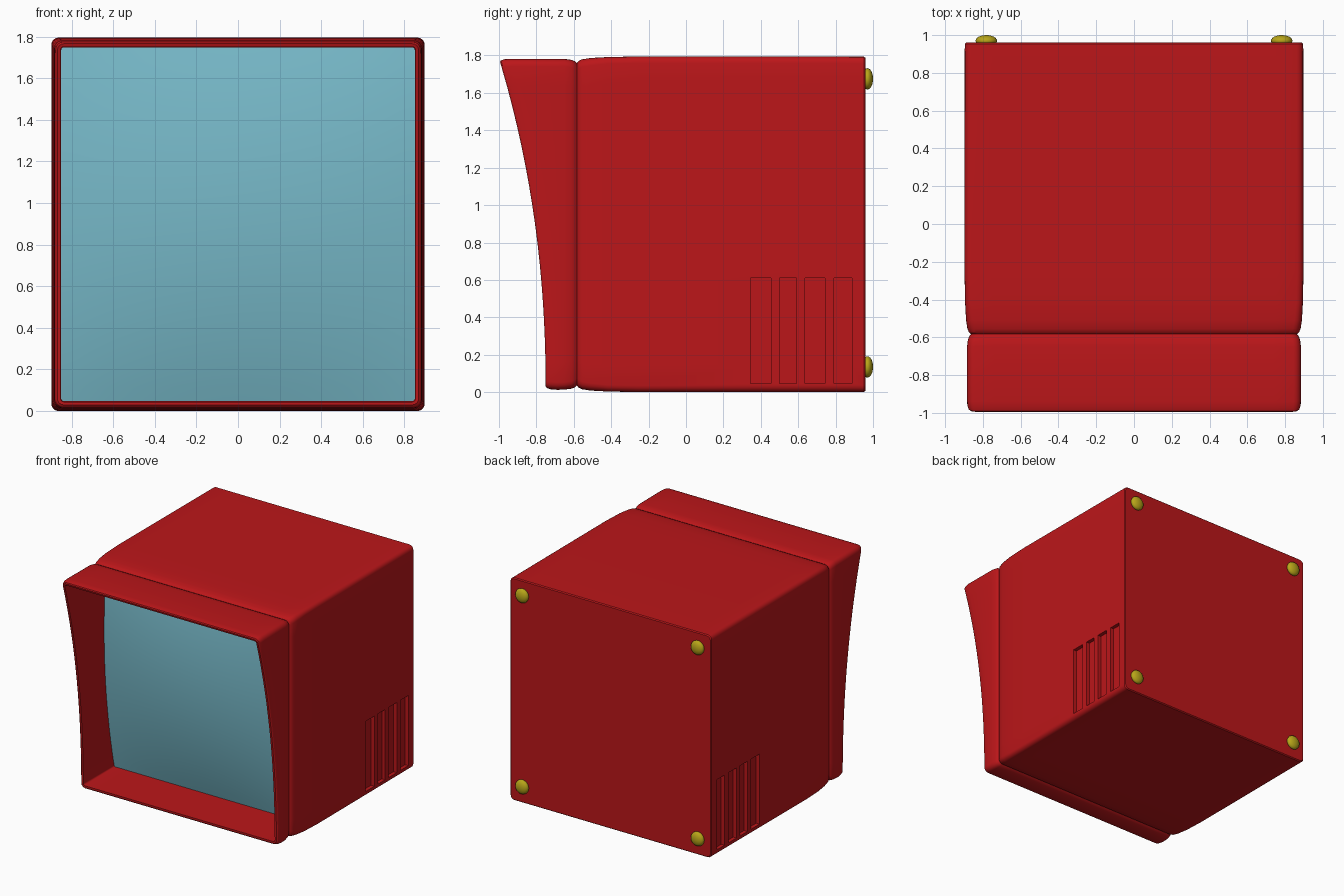
import bpy, bmesh, math

if "Cube" in bpy.data.objects:
    bpy.data.objects.remove(bpy.data.objects["Cube"])

CZ = 0.8975  # height of the cabinet's centre line


def material(name, rgb):
    m = bpy.data.materials.new(name)
    m.diffuse_color = (*rgb, 1)
    m.use_nodes = True
    m.node_tree.nodes["Principled BSDF"].inputs["Base Color"].default_value = m.diffuse_color
    return m


RED = material("red_plastic", (0.5, 0.008, 0.01))
TEAL = material("teal_glass", (0.19, 0.5, 0.6))
OLIVE = material("olive_rubber", (0.48, 0.38, 0.01))


def make(name, bm, mat):
    me = bpy.data.meshes.new(name)
    bmesh.ops.recalc_face_normals(bm, faces=bm.faces)
    bm.to_mesh(me)
    bm.free()
    ob = bpy.data.objects.new(name, me)
    bpy.context.collection.objects.link(ob)
    if mat:
        me.materials.append(mat)
    return ob


def activate(ob):
    bpy.ops.object.select_all(action='DESELECT')
    ob.select_set(True)
    bpy.context.view_layer.objects.active = ob


def smooth(ob, angle=30):
    activate(ob)
    bpy.ops.object.shade_smooth_by_angle(angle=math.radians(angle))


def rounded_square(h, r, side=16, arc=4):
    """Points (x, z) around a rounded square of half size h."""
    pts = []
    c = h - r
    for k in range(4):
        a0 = k * math.pi / 2
        corner = [(c * (1 if k in (0, 3) else -1) + r * math.cos(a0 + i * math.pi / 2 / arc),
                   c * (1 if k in (0, 1) else -1) + r * math.sin(a0 + i * math.pi / 2 / arc))
                  for i in range(arc + 1)]
        pts += corner
        # straight run towards the next corner
        x, z = corner[-1]
        dx, dz = -math.sin(a0 + math.pi / 2 - math.pi / 2), 0
        dx, dz = [(-1, 0), (0, -1), (1, 0), (0, 1)][k]
        pts += [(x + dx * 2 * c * i / side, z + dz * 2 * c * i / side) for i in range(1, side)]
    return pts


def front(z):
    """Swept curve of the hood's front edge."""
    return -0.75 - 0.25 * max(0, z / 1.785) ** 2.15


# Cabinet, groove, hood and screen pocket as one loft: (y, half size, radius, follows front curve)
rings = [(0.96, 0.889, 0.03, 0), (0.952, 0.896, 0.035, 0), (-0.25, 0.8975, 0.035, 0),
         (-0.42, 0.894, 0.035, 0), (-0.51, 0.889, 0.04, 0), (-0.555, 0.882, 0.04, 0),
         (-0.575, 0.873, 0.04, 0), (-0.583, 0.862, 0.04, 0), (-0.593, 0.871, 0.04, 0),
         (-0.612, 0.879, 0.04, 0), (-0.65, 0.884, 0.04, 0), (0.06, 0.885, 0.04, 1),
         (0.025, 0.882, 0.04, 1), (0.007, 0.876, 0.035, 1), (0.0, 0.868, 0.03, 1),
         (0.0, 0.853, 0.015, 1), (-0.30, 0.849, 0.01, 0)]
bm = bmesh.new()
loops = []
for y, h, r, follow in rings:
    loops.append([bm.verts.new((x, y + (front(z + CZ) if follow else 0), z + CZ))
                  for x, z in rounded_square(h, r)])
for a, b in zip(loops, loops[1:]):
    n = len(a)
    for i in range(n):
        bm.faces.new((a[i], a[(i + 1) % n], b[(i + 1) % n], b[i]))
bm.faces.new(loops[0])
bm.faces.new(loops[-1])
cabinet = make("cabinet", bm, RED)

# Vent slots cut into both sides
bm = bmesh.new()
for s in (-1, 1):
    for y0, y1 in ((0.345, 0.455), (0.5, 0.592), (0.637, 0.742), (0.79, 0.888)):
        box = bmesh.ops.create_cube(bm, size=1)["verts"]
        bmesh.ops.scale(bm, vec=(0.1, y1 - y0, 0.565), verts=box)
        bmesh.ops.translate(bm, vec=(s * 0.917, (y0 + y1) / 2, 0.3275), verts=box)
cutter = make("vent_cutter", bm, None)
cutter.hide_render = True
mod = cabinet.modifiers.new("vents", 'BOOLEAN')
mod.operation = 'DIFFERENCE'
mod.solver = 'EXACT'
mod.object = cutter
activate(cabinet)
bpy.ops.object.modifier_apply(modifier=mod.name)
bpy.data.objects.remove(cutter)
smooth(cabinet)

# Bulging screen, leaning forward at the top
bm = bmesh.new()
bmesh.ops.create_grid(bm, x_segments=24, y_segments=24, size=1)
for v in bm.verts:
    u, w = v.co.x, v.co.y
    y = -0.41 - 0.05 * w - 0.07 * (1 - w * w) - 0.04 * (1 - u * u) * (1 - w * w)
    v.co = (u * 0.852, y, CZ + w * 0.852)
screen = make("screen", bm, TEAL)
if screen.data.polygons[0].normal.y > 0:
    screen.data.flip_normals()
smooth(screen, 60)

# Four rubber feet on the back
for sx in (-1, 1):
    for label, z in (("lower", 0.135), ("upper", 1.675)):
        bm = bmesh.new()
        bmesh.ops.create_uvsphere(bm, u_segments=24, v_segments=12, radius=1)
        for v in bm.verts:
            x, y, d = v.co
            v.co = (sx * 0.782 + 0.057 * x, 0.97 + 0.03 * d, z + 0.057 * y)
        smooth(make(f"{label}_foot_{'right' if sx > 0 else 'left'}", bm, OLIVE), 60)
